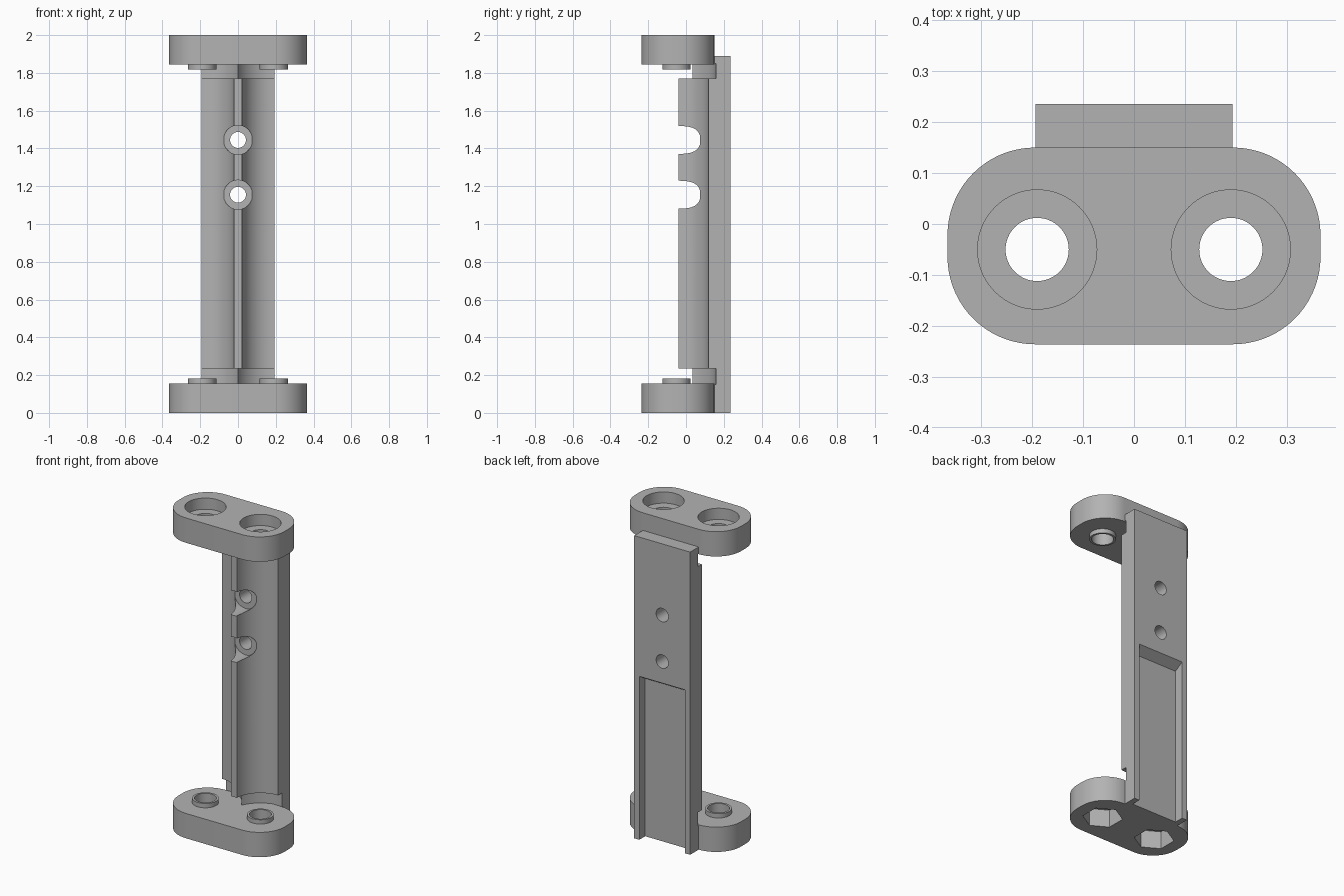
import bpy, bmesh
from math import sin, cos, pi, radians

cube = bpy.data.objects.get("Cube")
if cube:
    bpy.data.objects.remove(cube, do_unlink=True)

grey = bpy.data.materials.new("plain grey")
grey.use_nodes = True
grey.diffuse_color = (0.45, 0.45, 0.45, 1)
grey.node_tree.nodes["Principled BSDF"].inputs["Base Color"].default_value = (0.45, 0.45, 0.45, 1)

AXES = {"z": lambda a, b, c: (a, b, c),
        "y": lambda a, b, c: (a, c, b),
        "x": lambda a, b, c: (c, a, b)}


def prism(name, points, low, high, axis="z"):
    """Extrude a closed 2D outline along an axis."""
    bm = bmesh.new()
    place = AXES[axis]
    ends = [[bm.verts.new(place(a, b, c)) for a, b in points] for c in (low, high)]
    for ring in ends:
        bm.faces.new(ring)
    n = len(points)
    for i in range(n):
        j = (i + 1) % n
        bm.faces.new((ends[0][i], ends[0][j], ends[1][j], ends[1][i]))
    bmesh.ops.recalc_face_normals(bm, faces=bm.faces[:])
    mesh = bpy.data.meshes.new(name)
    bm.to_mesh(mesh)
    bm.free()
    mesh.materials.append(grey)
    obj = bpy.data.objects.new(name, mesh)
    bpy.context.collection.objects.link(obj)
    return obj


def arc(cx, cy, r, start, end, steps):
    angles = [radians(start + (end - start) * i / steps) for i in range(steps + 1)]
    return [(cx + r * cos(a), cy + r * sin(a)) for a in angles]


def circle(cx, cy, r, sides=64):
    return arc(cx, cy, r, 90, 450, sides)[:-1]


def combine(target, tool, operation):
    mod = target.modifiers.new(operation, "BOOLEAN")
    mod.operation = operation
    mod.solver = "EXACT"
    mod.object = tool
    bpy.context.view_layer.objects.active = target
    bpy.ops.object.modifier_apply(modifier=mod.name)
    bpy.data.objects.remove(tool, do_unlink=True)


def cut(target, points, low, high, axis="z"):
    combine(target, prism("cutter", points, low, high, axis), "DIFFERENCE")


def finish(obj):
    bpy.ops.object.select_all(action="DESELECT")
    obj.select_set(True)
    bpy.context.view_layer.objects.active = obj
    bpy.ops.object.shade_smooth_by_angle(angle=radians(30))


ROD_X, ROD_Y = 0.19, -0.05
SIDES = (-1, 1)

# Rounded end plate outline
CORNER = 0.172
plate_outline = []
for k, (sx, sy) in enumerate(((1, 1), (-1, 1), (-1, -1), (1, -1))):
    plate_outline += arc(sx * (0.366 - CORNER), -0.043 + sy * (0.193 - CORNER),
                         CORNER, 90 * k, 90 * k + 90, 18)

# End plates with bosses, rod holes and bolt recesses
lower = prism("lower_end_plate", plate_outline, 0, 0.155)
upper = prism("upper_end_plate", plate_outline, 1.845, 2)
for s in SIDES:
    x = s * ROD_X
    combine(lower, prism("boss", circle(x, ROD_Y, 0.075), 0.12, 0.182), "UNION")
    combine(upper, prism("boss", circle(x, ROD_Y, 0.075), 1.818, 1.88), "UNION")
    cut(lower, circle(x, ROD_Y, 0.062), -0.1, 0.3)
    cut(upper, circle(x, ROD_Y, 0.062), 1.7, 2.1)
    cut(lower, circle(x, ROD_Y, 0.114, 6), -0.1, 0.11)
    cut(upper, circle(x, ROD_Y, 0.117), 1.93, 2.1)

# Column with two scooped front faces meeting at a ridge
HALF, BACK = 0.193, 0.235
scoop = arc(ROD_X, ROD_Y, 0.17, 90, 176.6, 24)
half_outline = [(HALF, BACK), (HALF, scoop[0][1])] + scoop
outline = half_outline + [(-x, y) for x, y in reversed(half_outline)]
column = prism("column", outline, 0, 1.89)

# Wider relief next to the end plates
for s in SIDES:
    for low, high in ((0.15, 0.235), (1.77, 1.85)):
        cut(column, circle(s * ROD_X, ROD_Y, 0.208, 96), low, high)

# Countersunk mounting holes
for z in (1.155, 1.445):
    cut(column, circle(0, z, 0.077), -0.2, 0.075, "y")
    cut(column, circle(0, z, 0.042, 48), -0.2, 0.4, "y")

# Back slot, open at the bottom with a sloped upper end
slot = [(0.177, -0.1), (0.3, -0.1), (0.3, 1.06), (0.177, 0.985)]
cut(column, slot, -0.158, 0.158, "x")

for part in (lower, upper, column):
    finish(part)
